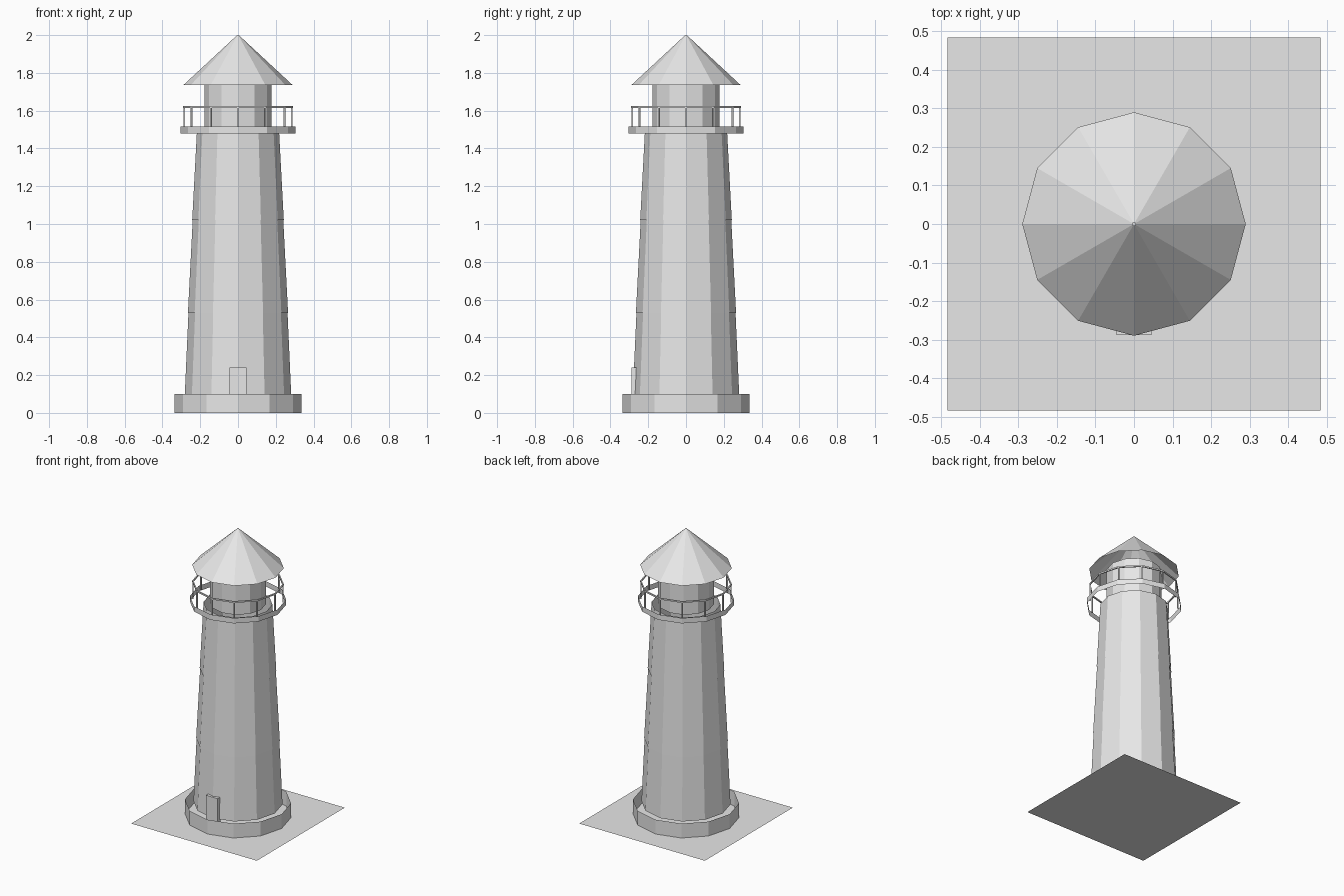
import bpy, bmesh, math
from mathutils import Matrix

if "Cube" in bpy.data.objects:
    bpy.data.objects.remove(bpy.data.objects["Cube"])

SIDES = 12
grey = bpy.data.materials.new("plain_grey")
grey.diffuse_color = (0.8, 0.8, 0.8, 1)
grey.use_nodes = True
grey.node_tree.nodes["Principled BSDF"].inputs["Base Color"].default_value = grey.diffuse_color


def finish(name, bm):
    mesh = bpy.data.meshes.new(name)
    bm.to_mesh(mesh)
    bm.free()
    mesh.materials.append(grey)
    obj = bpy.data.objects.new(name, mesh)
    bpy.context.collection.objects.link(obj)
    return obj


def shell(name, profile, closed=False):
    """Twelve-sided surface swept around z from (radius, height) points."""
    bm = bmesh.new()
    rings = []
    for r, z in profile:
        rings.append([bm.verts.new((r * math.cos(math.tau * i / SIDES),
                                    r * math.sin(math.tau * i / SIDES), z))
                      for i in range(SIDES)])
    if closed:
        rings.append(rings[0])
    for low, high in zip(rings, rings[1:]):
        for i in range(SIDES):
            j = (i + 1) % SIDES
            bm.faces.new((low[i], low[j], high[j], high[i]))
    return finish(name, bm)


def add_box(bm, size, centre, turn=0.0):
    m = (Matrix.Rotation(turn, 4, 'Z') @ Matrix.Translation(centre)
         @ Matrix.Diagonal((*size, 1)))
    bmesh.ops.create_cube(bm, size=1, matrix=m)


# Ground sheet
bm = bmesh.new()
bmesh.ops.create_grid(bm, x_segments=1, y_segments=1, size=0.484)
finish("ground_sheet", bm)

# Open plinth wall around the foot
shell("plinth", [(0.336, 0.0), (0.336, 0.10)])

# Tapering tower in three slightly stepped sections
shell("tower_lower", [(0.282, 0.09), (0.262, 0.535)])
shell("tower_middle", [(0.265, 0.53), (0.2395, 1.025)])
shell("tower_upper", [(0.2425, 1.02), (0.218, 1.48)])

# Door
bm = bmesh.new()
add_box(bm, (0.09, 0.03, 0.18), (0, -0.273, 0.15))
finish("door", bm)

# Gallery band, lantern room and roof
shell("gallery_band", [(0.305, 1.48), (0.305, 1.517)])
shell("lantern_room", [(0.177, 1.48), (0.177, 1.74)])
shell("roof", [(0.29, 1.735), (0.004, 2.0)])

# Railing: square-section rail on twelve posts
shell("rail", [(0.282, 1.615), (0.29, 1.615), (0.29, 1.625), (0.282, 1.625)], closed=True)
bm = bmesh.new()
for i in range(SIDES):
    add_box(bm, (0.008, 0.008, 0.12), (0.285, 0, 1.558), math.tau * i / SIDES)
finish("rail_posts", bm)
